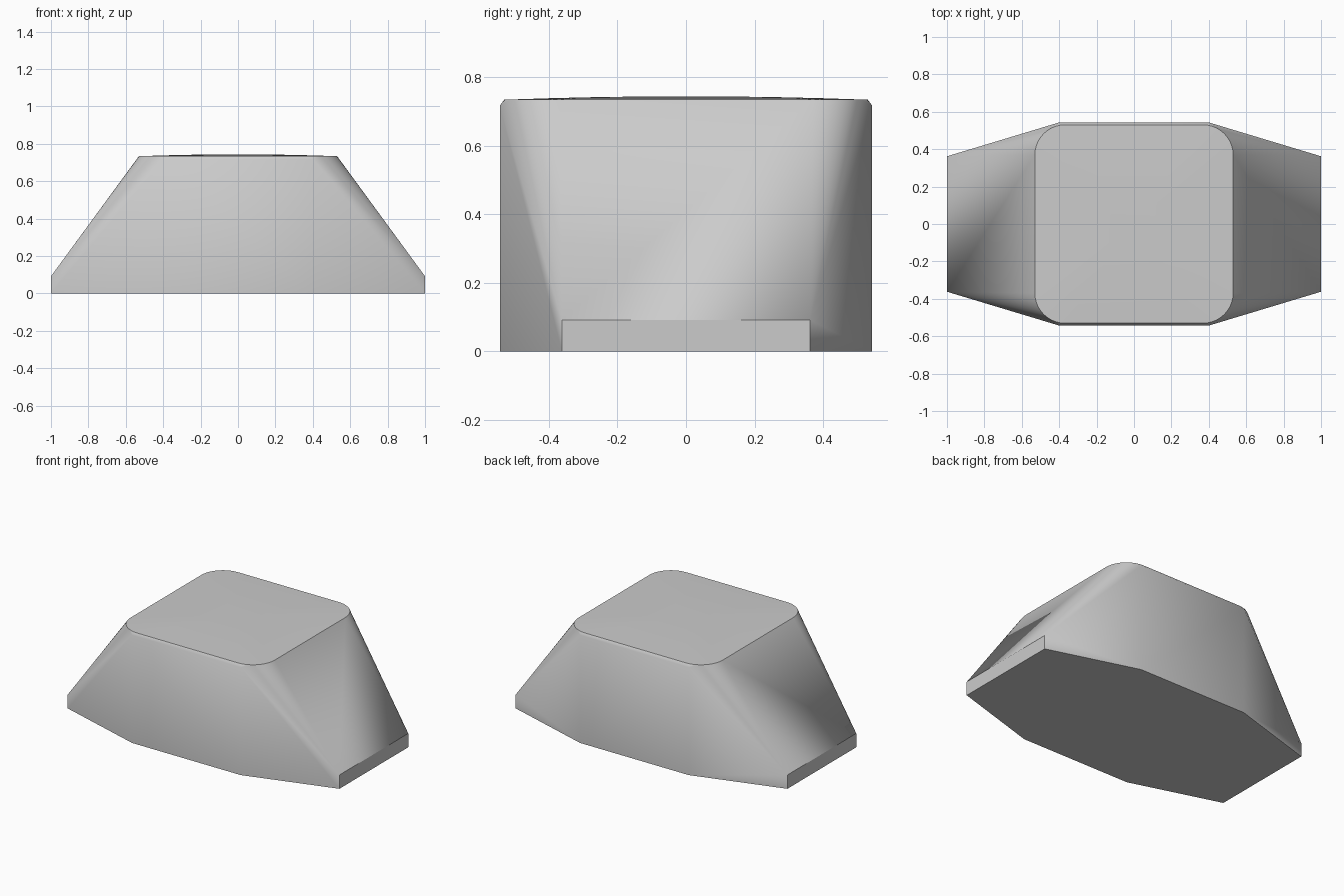
import bpy, bmesh, math

cube = bpy.data.objects.get("Cube")
if cube:
    bpy.data.objects.remove(cube, do_unlink=True)

# One plain grey for the whole block
grey = bpy.data.materials.new("plain grey")
grey.use_nodes = True
colour = (0.6, 0.6, 0.6, 1)
grey.diffuse_color = colour
grey.node_tree.nodes["Principled BSDF"].inputs["Base Color"].default_value = colour


def rounded_square(half, radius, z, steps=10):
    """Outline of a square with rounded corners at height z."""
    points = []
    for corner in range(4):
        turn = corner * math.pi / 2
        middle = turn + math.pi / 4
        offset = (half - radius) * math.sqrt(2)
        for i in range(steps + 1):
            a = turn + i / steps * math.pi / 2
            points.append((offset * math.cos(middle) + radius * math.cos(a),
                           offset * math.sin(middle) + radius * math.sin(a), z))
    return points


# Base outline, low end walls and the upper edge of the long walls
points = []
for sx in (-1, 1):
    for sy in (-1, 1):
        points += [(sx, sy * 0.362, 0), (sx * 0.4, sy * 0.543, 0),
                   (sx, sy * 0.362, 0.092), (sx * 0.4, sy * 0.543, 0.717)]

# Rounded top with a very shallow dome
HALF, RADIUS, RIM, RISE = 0.53, 0.16, 0.734, 0.01
for scale in (1, 0.75, 0.5, 0.25):
    z = RIM + RISE * (1 - scale ** 2)
    points += rounded_square(HALF * scale, RADIUS * scale, z)

# Skin the outlines into one tapered body
bm = bmesh.new()
for p in points:
    bm.verts.new(p)
hull = bmesh.ops.convex_hull(bm, input=bm.verts)
loose = {g for g in hull["geom_interior"] + hull["geom_unused"]
         if isinstance(g, bmesh.types.BMVert)}
bmesh.ops.delete(bm, geom=list(loose), context="VERTS")
bmesh.ops.dissolve_limit(bm, angle_limit=math.radians(0.1),
                         verts=bm.verts, edges=bm.edges)
bmesh.ops.recalc_face_normals(bm, faces=bm.faces)
mesh = bpy.data.meshes.new("tapered_block")
bm.to_mesh(mesh)
bm.free()
mesh.materials.append(grey)

block = bpy.data.objects.new("tapered_block", mesh)
bpy.context.collection.objects.link(block)
bpy.ops.object.select_all(action="DESELECT")
block.select_set(True)
bpy.context.view_layer.objects.active = block
bpy.ops.object.shade_smooth_by_angle(angle=math.radians(30))
